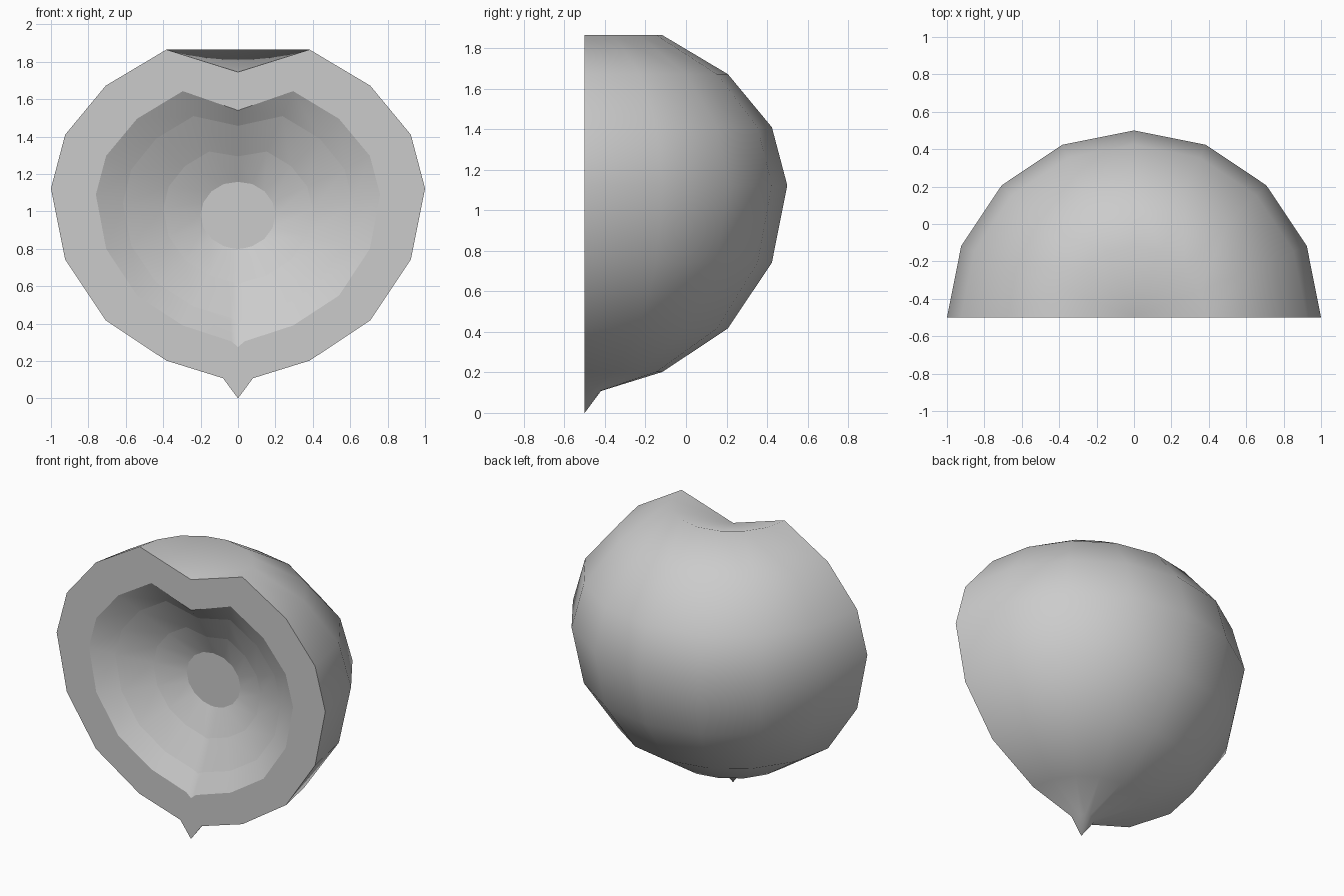
import bpy, bmesh
from math import sin, cos, pi, radians

if "Cube" in bpy.data.objects:
    bpy.data.objects.remove(bpy.data.objects["Cube"])

FRONT = -0.5
# half outlines (radius, z) from top dent to bottom tip
OUTER = [(0, 1.745), (.383, 1.865), (.707, 1.672), (.924, 1.41), (1, 1.123),
         (.924, .742), (.707, .417), (.383, .202), (.08, .108), (0, 0)]
INNER = [(0, 1.54), (.295, 1.643), (.54, 1.495), (.705, 1.297), (.76, 1.09),
         (.705, .80), (.54, .55), (.295, .39), (.035, .305), (0, .275)]
ANGLES = [radians(22.5 * i) for i in range(8)] + [radians(173), pi]


def closed(half, y):
    """Mirror a half outline into a full loop of points."""
    return ([(x, y, z) for x, z in half] +
            [(-x, y, z) for x, z in half[-2:0:-1]])


def inner_half(scale, roundness):
    """Shrunken inner outline, blended towards a circle."""
    pts = []
    for (x, z), a in zip(INNER, ANGLES):
        sx, sz = x * scale, .97 + (z - .97) * scale
        r = .76 * scale
        cx, cz = r * sin(a), .98 + r * .9 * cos(a)
        pts.append((sx + (cx - sx) * roundness, sz + (cz - sz) * roundness))
    return pts


bm = bmesh.new()


def face(verts, smooth=True):
    unique = list(dict.fromkeys(verts))
    if len(unique) > 2:
        f = bm.faces.new(unique)
        f.smooth = smooth


# outer skin: half revolution of the outline in eight steps
top = bm.verts.new((0, FRONT, OUTER[0][1]))
tip = bm.verts.new((0, FRONT, OUTER[-1][1]))
columns = []
for s in range(9):
    a = pi * s / 8
    mid = [bm.verts.new((r * cos(a), FRONT + r * sin(a), z)) for r, z in OUTER[1:-1]]
    columns.append([top] + mid + [tip])
for c, d in zip(columns, columns[1:]):
    for i in range(9):
        face([c[i], c[i + 1], d[i + 1], d[i]])

# cut face and stepped bowl: bridge successive loops
loops = [columns[0] + columns[8][-2:0:-1]]
for half, depth in ((INNER, 0), (inner_half(.81, .25), .075),
                    (inner_half(.526, .35), .17), (inner_half(.263, .95), .24)):
    loops.append([bm.verts.new(p) for p in closed(half, FRONT + depth)])
n = len(loops[0])
for k, (a, b) in enumerate(zip(loops, loops[1:])):
    for i in range(n):
        j = (i + 1) % n
        face([a[i], a[j], b[j], b[i]], smooth=k > 0)
face(loops[-1], smooth=False)

# crisp creases along every loop
for loop in loops:
    for i in range(n):
        e = bm.edges.get((loop[i], loop[(i + 1) % n]))
        if e:
            e.smooth = False
bmesh.ops.recalc_face_normals(bm, faces=bm.faces)

mesh = bpy.data.meshes.new("hollow_half_shell")
bm.to_mesh(mesh)
bm.free()
shell = bpy.data.objects.new("hollow_half_shell", mesh)
bpy.context.collection.objects.link(shell)
